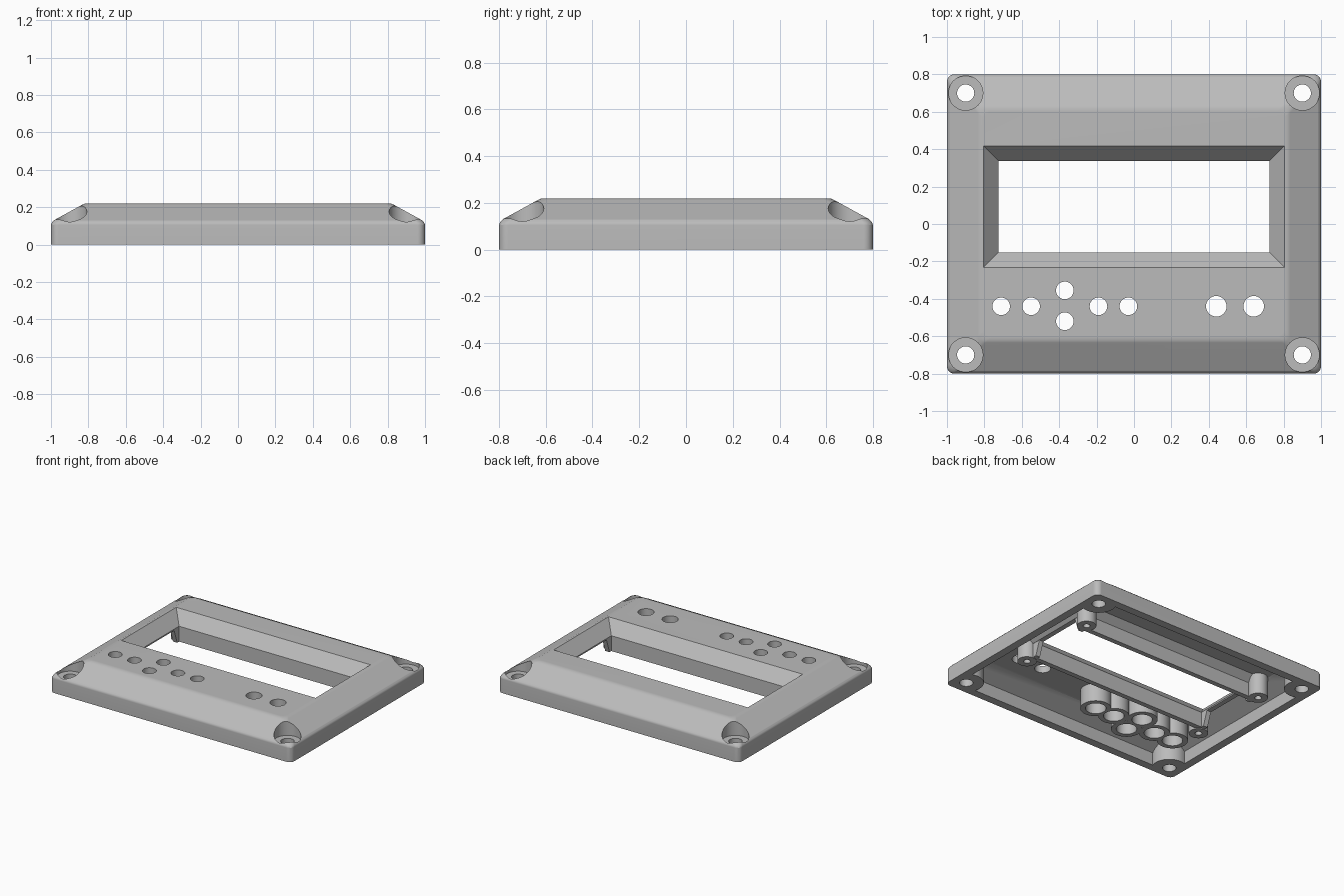
import bpy, bmesh, math

cube = bpy.data.objects.get("Cube")
if cube:
    bpy.data.objects.remove(cube, do_unlink=True)

grey = bpy.data.materials.new("plain_grey")
grey.use_nodes = True
grey.diffuse_color = (0.5, 0.5, 0.5, 1)
grey.node_tree.nodes["Principled BSDF"].inputs["Base Color"].default_value = (0.5, 0.5, 0.5, 1)


def make_object(name, bm):
    bmesh.ops.recalc_face_normals(bm, faces=bm.faces[:])
    mesh = bpy.data.meshes.new(name)
    bm.to_mesh(mesh)
    bm.free()
    mesh.materials.append(grey)
    obj = bpy.data.objects.new(name, mesh)
    bpy.context.collection.objects.link(obj)
    return obj


def rect_loop(hx, hy, cy, r, seg):
    """Rectangle outline, with rounded corners when r > 0."""
    pts = []
    for k, (sx, sy) in enumerate([(1, 1), (-1, 1), (-1, -1), (1, -1)]):
        for i in range(seg + 1 if r else 1):
            a = math.pi / 2 * (k + (i / seg if r else 0))
            pts.append((sx * (hx - r) + r * math.cos(a),
                        cy + sy * (hy - r) + r * math.sin(a)))
    return pts


def loft(name, hx, hy, profile, cy=0, r=0, seg=6):
    """Stack rectangles given as (inset, height) pairs into a solid."""
    bm = bmesh.new()
    rings = [[bm.verts.new((x, y, z)) for x, y in rect_loop(hx - d, hy - d, cy, r, seg)]
             for d, z in profile]
    for a, b in zip(rings, rings[1:]):
        for i in range(len(a)):
            j = (i + 1) % len(a)
            bm.faces.new((a[i], a[j], b[j], b[i]))
    bm.faces.new(rings[0][::-1])
    bm.faces.new(rings[-1])
    return make_object(name, bm)


def cylinder(name, x, y, r, z0, z1, seg=40):
    bm = bmesh.new()
    bmesh.ops.create_cone(bm, cap_ends=True, segments=seg, radius1=r, radius2=r, depth=z1 - z0)
    bmesh.ops.translate(bm, verts=bm.verts, vec=(x, y, (z0 + z1) / 2))
    return make_object(name, bm)


def subtract(target, cutter):
    cutter.hide_render = True
    mod = target.modifiers.new("cut", 'BOOLEAN')
    mod.operation = 'DIFFERENCE'
    mod.solver = 'EXACT'
    mod.object = cutter
    bpy.context.view_layer.objects.active = target
    bpy.ops.object.modifier_apply(modifier=mod.name)
    bpy.data.objects.remove(cutter, do_unlink=True)


# Layout
corners = [(sx * 0.9, sy * 0.7) for sx in (-1, 1) for sy in (-1, 1)]
posts = [(sx * 0.76, y) for sx in (-1, 1) for y in (-0.225, 0.405)]
buttons = [(-0.71, -0.44), (-0.55, -0.44), (-0.37, -0.355),
           (-0.37, -0.52), (-0.19, -0.44), (-0.03, -0.44)]
lamps = [(0.44, -0.44), (0.64, -0.44)]
WIN_Y = 0.093

# Outer body with sloped, softened shoulders
cover = loft("panel_cover", 1, 0.8,
             [(0, 0), (0, 0.105), (0.005, 0.118), (0.016, 0.13),
              (0.165, 0.212), (0.18, 0.219), (0.2, 0.22)], r=0.04)

# Hollow underside, shaped around the parts that stay solid
cavity = loft("cavity", 0.94, 0.74, [(0, -0.1), (0, 0.095), (0.13, 0.167)], r=0.03)

# Window frame: sloped funnel, then walls left open at both ends
subtract(cavity, loft("window_funnel", 0.852, 0.372, [(0.09, 0.12), (0, 0.21)], cy=WIN_Y))
walls = loft("window_walls", 0.76, 0.282, [(0, 0.015), (0, 0.15)], cy=WIN_Y)
subtract(walls, loft("end_notch", 0.9, 0.235, [(-0.01, -0.05), (0.05, 0.125)], cy=WIN_Y))
subtract(cavity, walls)

# Corner pads, board posts and button tubes
for x, y in corners:
    subtract(cavity, cylinder("corner_pad", x, y, 0.12, -0.2, 0.3))
for x, y in posts:
    subtract(cavity, cylinder("board_post", x, y, 0.066, 0.01, 0.3))
for x, y in buttons:
    subtract(cavity, cylinder("button_tube", x, y, 0.105, 0.03, 0.3))
subtract(cover, cavity)

# Window opening
subtract(cover, loft("window_opening", 0.823, 0.343,
                     [(0, 0.24), (0.098, 0.13), (0.098, -0.1)], cy=WIN_Y))

# Screw recesses and holes
for x, y in corners:
    subtract(cover, cylinder("screw_recess", x, y, 0.092, 0.1, 0.4))
    subtract(cover, cylinder("screw_hole", x, y, 0.046, -0.1, 0.4))
for x, y in posts:
    subtract(cover, cylinder("post_hole", x, y, 0.024, -0.1, 0.14, 20))
for x, y in buttons:
    subtract(cover, cylinder("button_bore", x, y, 0.07, -0.1, 0.172))
    subtract(cover, cylinder("button_hole", x, y, 0.047, -0.1, 0.4))
for x, y in lamps:
    subtract(cover, cylinder("lamp_hole", x, y, 0.055, -0.1, 0.4))

# Smooth shading with sharp edges kept
bpy.ops.object.select_all(action='DESELECT')
cover.select_set(True)
bpy.context.view_layer.objects.active = cover
bpy.ops.object.shade_smooth_by_angle(angle=math.radians(28))
weighted = cover.modifiers.new("weighted_normals", 'WEIGHTED_NORMAL')
weighted.keep_sharp = True
